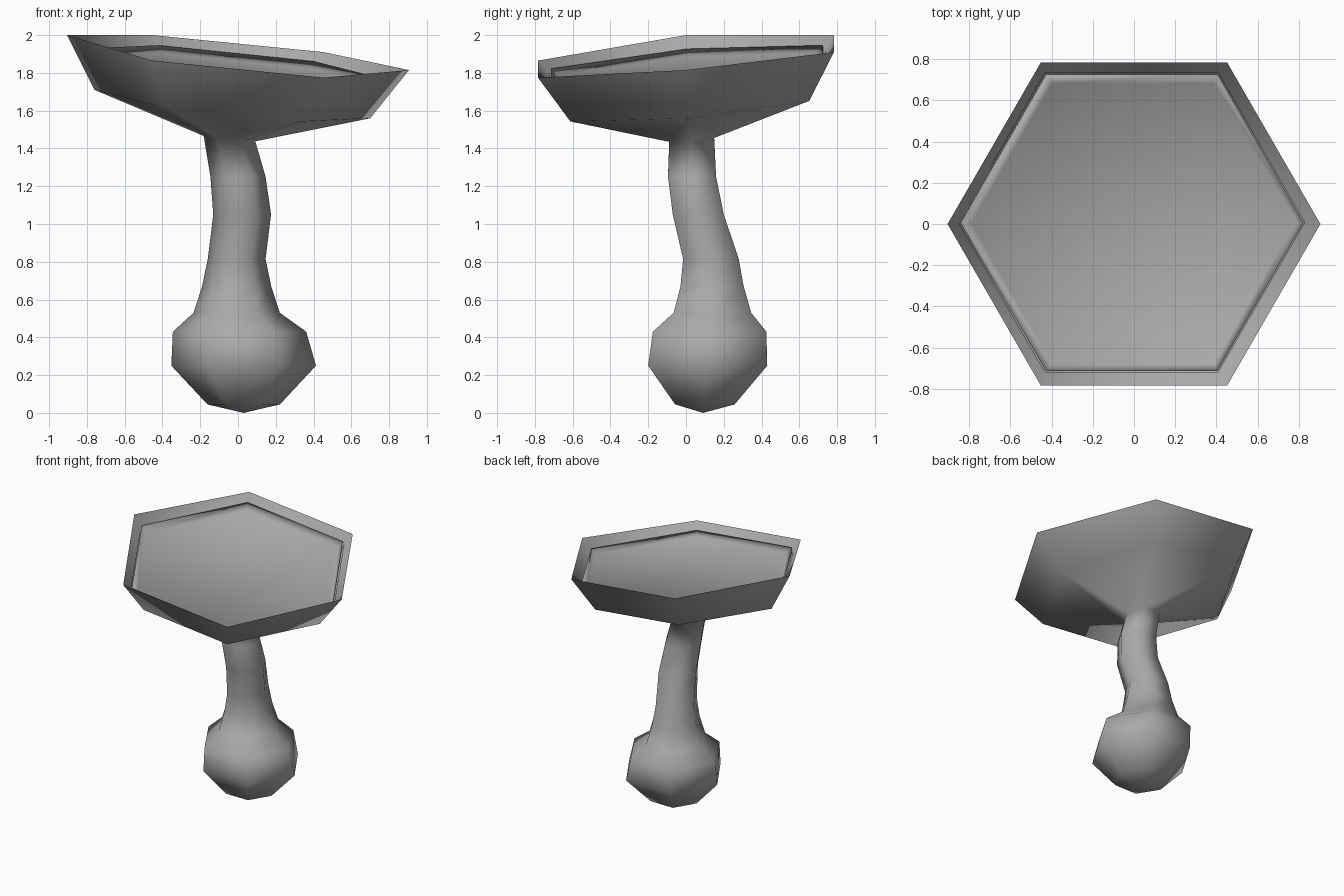
import bpy, bmesh
from math import cos, sin, pi

cube = bpy.data.objects.get("Cube")
if cube:
    bpy.data.objects.remove(cube, do_unlink=True)

SIDES = 6
TILT_X, TILT_Y = -0.103, 0.086   # lean of the dish

grey = bpy.data.materials.new("plain grey")
grey.use_nodes = True
colour = (0.4, 0.4, 0.4, 1)
grey.diffuse_color = colour
grey.node_tree.nodes["Principled BSDF"].inputs["Base Color"].default_value = colour


def ring(bm, x, y, z, rx, ry, lean=0):
    """Hexagonal loop of vertices, optionally leaning with the dish."""
    verts = []
    for i in range(SIDES):
        a = 2 * pi * i / SIDES
        px, py = x + rx * cos(a), y + ry * sin(a)
        pz = z + lean * (TILT_X * px + TILT_Y * py)
        verts.append(bm.verts.new((px, py, pz)))
    return verts


def leaning_ring(bm, x, y, z, radius):
    return ring(bm, x, y, z, radius, radius, 1)


def skin(bm, rings):
    for low, high in zip(rings, rings[1:]):
        for i in range(SIDES):
            j = (i + 1) % SIDES
            bm.faces.new((low[i], low[j], high[j], high[i]))


def finish(bm, name):
    for f in bm.faces:
        f.smooth = True
    mesh = bpy.data.meshes.new(name)
    bm.to_mesh(mesh)
    bm.free()
    mesh.materials.append(grey)
    bpy.context.collection.objects.link(bpy.data.objects.new(name, mesh))


# bulb and bent stem: centre x, centre y, height, radius in x, radius in y
stem = [
    (0.03, 0.10, 0.045, 0.192, 0.182),
    (0.03, 0.115, 0.25, 0.383, 0.364),
    (0.008, 0.125, 0.43, 0.353, 0.347),
    (-0.007, 0.14, 0.53, 0.228, 0.237),
    (-0.007, 0.138, 0.67, 0.183, 0.193),
    (-0.007, 0.132, 0.815, 0.153, 0.17),
    (0.022, 0.065, 1.05, 0.153, 0.156),
    (0.0, 0.032, 1.25, 0.146, 0.147),
]
bm = bmesh.new()
rings = [ring(bm, *s) for s in stem]

# leaning dish: neck, underside, rim, inner wall
rings.append(leaning_ring(bm, -0.045, 0.03, 1.445, 0.137))
rings.append(leaning_ring(bm, -0.03, 0.02, 1.63, 0.73))
rim = leaning_ring(bm, 0, 0, 1.898, 0.905)
for v, z in zip(rim, (1.815, 1.91, 2.0, 2.0, 1.865, 1.775)):
    v.co.z = z
rings.append(rim)
rings.append(leaning_ring(bm, -0.012, 0.008, 1.812, 0.84))
skin(bm, rings)

# pointed bottom
tip = bm.verts.new((0.03, 0.09, 0))
for i in range(SIDES):
    bm.faces.new((tip, rings[0][(i + 1) % SIDES], rings[0][i]))

# crisp rim edge
for i in range(SIDES):
    bm.edges.get((rim[i], rim[(i + 1) % SIDES])).smooth = False
finish(bm, "dish_on_stem")

# sunken floor with a small raised border
bm = bmesh.new()
floor = [
    leaning_ring(bm, -0.012, 0.008, 1.8, 0.83),
    leaning_ring(bm, -0.01, 0.006, 1.84, 0.832),
    leaning_ring(bm, -0.005, 0.003, 1.805, 0.785),
]
skin(bm, floor)
bm.faces.new(floor[-1])
finish(bm, "dish_floor")
